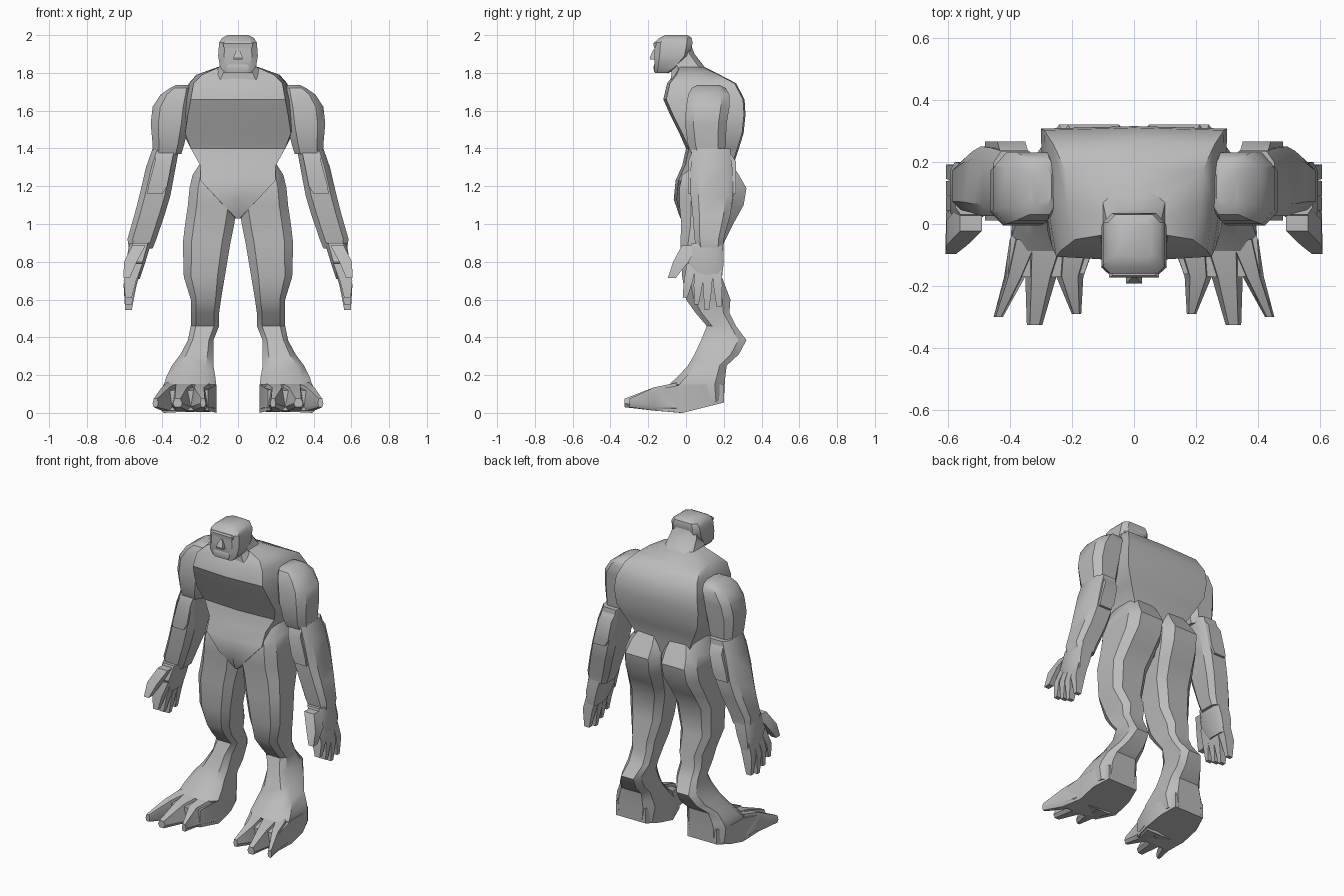
import bpy, bmesh, math
from mathutils import Vector

default = bpy.data.objects.get("Cube")
if default:
    bpy.data.objects.remove(default, do_unlink=True)

grey = bpy.data.materials.new("plain grey")
grey.use_nodes = True
grey.diffuse_color = (0.5, 0.5, 0.5, 1)
grey.node_tree.nodes["Principled BSDF"].inputs["Base Color"].default_value = grey.diffuse_color


def loft(name, rings, mirrored=False):
    """Skin a stack of point rings, close both ends and optionally pair it across x = 0."""
    bm = bmesh.new()
    loops = [[bm.verts.new(point) for point in ring] for ring in rings]
    for low, high in zip(loops, loops[1:]):
        for i in range(len(low)):
            j = (i + 1) % len(low)
            bm.faces.new((low[i], low[j], high[j], high[i]))
    bm.faces.new(loops[0])
    bm.faces.new(loops[-1])
    bmesh.ops.recalc_face_normals(bm, faces=bm.faces[:])
    mesh = bpy.data.meshes.new(name)
    bm.to_mesh(mesh)
    bm.free()
    mesh.materials.append(grey)
    obj = bpy.data.objects.new(name, mesh)
    bpy.context.collection.objects.link(obj)
    if mirrored:
        mirror = obj.modifiers.new("mirror", 'MIRROR')
        mirror.use_mirror_merge = False
    bpy.ops.object.select_all(action='DESELECT')
    obj.select_set(True)
    bpy.context.view_layer.objects.active = obj
    bpy.ops.object.shade_smooth_by_angle(angle=math.radians(35))


def section(z, x0, x1, y0, y1, cut=0.25):
    """Level rectangle with its corners cut off."""
    dx, dy = (x1 - x0) * cut, (y1 - y0) * cut
    if not cut:
        return [(x0, y0, z), (x1, y0, z), (x1, y1, z), (x0, y1, z)]
    return [(x0 + dx, y0, z), (x1 - dx, y0, z), (x1, y0 + dy, z), (x1, y1 - dy, z),
            (x1 - dx, y1, z), (x0 + dx, y1, z), (x0, y1 - dy, z), (x0, y0 + dy, z)]


def limb(name, table, mirrored=True, cut=0.25):
    loft(name, [section(*row, cut=cut) for row in table], mirrored)


def torso_ring(z, front, back, y0, y1):
    """Symmetrical ring with a breast ridge and a flat, broad back."""
    half = [(front, y0 + 0.015), (max(front, back) * 0.98, (y0 + y1) / 2), (back, y1 - 0.008)]
    right = [(-x, y) for x, y in reversed(half)]
    return [(x, y, z) for x, y in [(0, y0)] + half + [(0, y1)] + right]


def digit(name, base, tip, width, depth):
    """Tapered finger between two points, with a bent knuckle."""
    base, tip = Vector(base), Vector(tip)
    rings = []
    for t, scale in ((0, 1), (0.5, 0.95), (1, 0.5)):
        c = base.lerp(tip, t)
        c.x += 0.012 * math.sin(math.pi * t)
        w, d = width * scale / 2, depth * scale / 2
        rings.append(section(c.z, c.x - w, c.x + w, c.y - d, c.y + d, cut=0))
    loft(name, rings, True)


# Trunk: sloping shoulders, broad back, narrow waist, pointed belly
loft("torso", [torso_ring(*row) for row in (
    (1.03, .01, .02, -.03, .17),
    (1.13, .105, .11, -.065, .22),
    (1.23, .198, .19, -.055, .25),
    (1.31, .2, .2, -.02, .25),
    (1.4, .25, .25, 0, .28),
    (1.48, .28, .29, -.035, .305),
    (1.58, .265, .3, -.085, .315),
    (1.66, .25, .29, -.12, .31),
    (1.745, .235, .26, -.1, .265),
    (1.79, .19, .22, -.065, .18),
    (1.83, .1, .11, -.05, .1))])

# Neck and head
limb("neck", (
    (1.76, -.15, .15, -.08, .19),
    (1.83, -.1, .1, -.075, .1),
    (1.9, -.09, .09, -.1, .045),
    (1.94, -.08, .08, -.1, .03)), False, 0.18)
limb("head", (
    (1.8, -.07, .07, -.165, -.09),
    (1.83, -.095, .095, -.168, -.04),
    (1.89, -.105, .105, -.168, .02),
    (1.96, -.1, .1, -.165, .035),
    (1.985, -.085, .085, -.14, .03),
    (2.0, -.055, .055, -.11, .01)), False, 0.15)

# Face details
limb("nose", (
    (1.87, -.025, .025, -.19, -.16),
    (1.88, -.025, .025, -.192, -.16),
    (1.925, -.007, .007, -.172, -.16)), False, 0)
limb("brow", (
    (1.935, -.075, .075, -.17, -.15),
    (1.955, -.08, .08, -.172, -.15),
    (1.965, -.07, .07, -.166, -.15)), False, 0)
limb("chin", (
    (1.803, -.045, .045, -.168, -.15),
    (1.83, -.06, .06, -.173, -.15),
    (1.845, -.05, .05, -.168, -.15)), False, 0)

# Arms: rounded shoulders, sturdy forearms with raised pads
limb("upper_arm", (
    (1.37, .3, .45, .03, .2),
    (1.42, .285, .452, .01, .21),
    (1.53, .26, .462, -.005, .215),
    (1.62, .25, .452, 0, .23),
    (1.685, .245, .41, .012, .23),
    (1.72, .25, .36, .03, .21),
    (1.735, .265, .33, .06, .18)), cut=0.2)
limb("forearm", (
    (.87, .452, .578, .055, .195),
    (.92, .432, .585, .045, .2),
    (1.05, .388, .548, .035, .235),
    (1.15, .358, .522, .025, .25),
    (1.3, .33, .487, .025, .245),
    (1.4, .312, .452, .03, .235)), cut=0.18)
for name, near, far in (("front_arm_pad", .012, .06), ("back_arm_pad", .22, .265)):
    limb(name, (
        (1.16, .4, .48, near, far),
        (1.2, .375, .475, near, far),
        (1.33, .35, .44, near, far),
        (1.38, .34, .43, .03, .23)), cut=0)

# Hands with fanned fingers
limb("palm", (
    (.71, .52, .588, .06, .19),
    (.8, .49, .592, .01, .2),
    (.9, .46, .575, .03, .195)), cut=0.15)
digit("thumb", (.525, .02, .885), (.59, -.075, .715), .07, .085)
for i, (tip_y, tip_z) in enumerate(((-.005, .61), (.055, .575), (.11, .545), (.175, .56))):
    digit("finger_%d" % (i + 1), (.54, .03 + i * .044, .79), (.58, tip_y, tip_z), .07, .05)

# Legs: heavy hips, bent knees and raised hocks spreading into the feet
limb("leg", (
    (.06, .13, .385, -.03, .2),
    (.15, .115, .392, -.09, .205),
    (.19, .12, .38, -.045, .208),
    (.25, .13, .35, .01, .215),
    (.31, .13, .305, .045, .28),
    (.385, .13, .265, .08, .32),
    (.46, .1, .25, .11, .265),
    (.53, .1, .25, .05, .23),
    (.6, .09, .25, .0, .235),
    (.72, .07, .287, -.02, .19),
    (.9, .04, .292, -.03, .2),
    (1.0, .02, .28, -.025, .25),
    (1.1, .005, .265, -.035, .305),
    (1.19, .002, .257, -.035, .32),
    (1.26, .005, .24, -.02, .28),
    (1.33, .03, .195, .04, .235)), cut=0.18)

# Feet: flat wedge with three splayed toes
sole = ((.15, .2, .055), (.12, .1, .03), (.115, -.03, 0), (.16, -.16, .012), (.25, -.17, .012),
        (.35, -.17, .012), (.405, -.16, .012), (.395, -.02, 0), (.395, .1, .03), (.36, .2, .055))


def instep(x, y, z):
    """Point of the foot's upper surface above a point of the sole."""
    return x, y, min(.15, .15 + (y + .08) * .35)


loft("foot", [sole, [instep(*point) for point in sole]], True)


def toe_ring(y, x0, x1, low, high):
    """Upright toe section, narrower along its top."""
    inset = (x1 - x0) * 0.2
    return [(x0, y, low + .02), (x0 + inset, y, low), (x1 - inset, y, low), (x1, y, low + .02),
            (x1 - inset, y, high), (x0 + inset, y, high)]


for name, root, web, tip, reach in (
        ("inner_toe", (.12, .25), (.163, .25), (.17, .2), -.29),
        ("middle_toe", (.2, .36), (.25, .35), (.295, .345), -.325),
        ("outer_toe", (.29, .4), (.35, .418), (.422, .452), -.3)):
    loft(name, [toe_ring(-.05, *root, .005, .16),
                toe_ring(-.17, *web, .012, .135),
                toe_ring(reach, *tip, .03, .075)], True)
